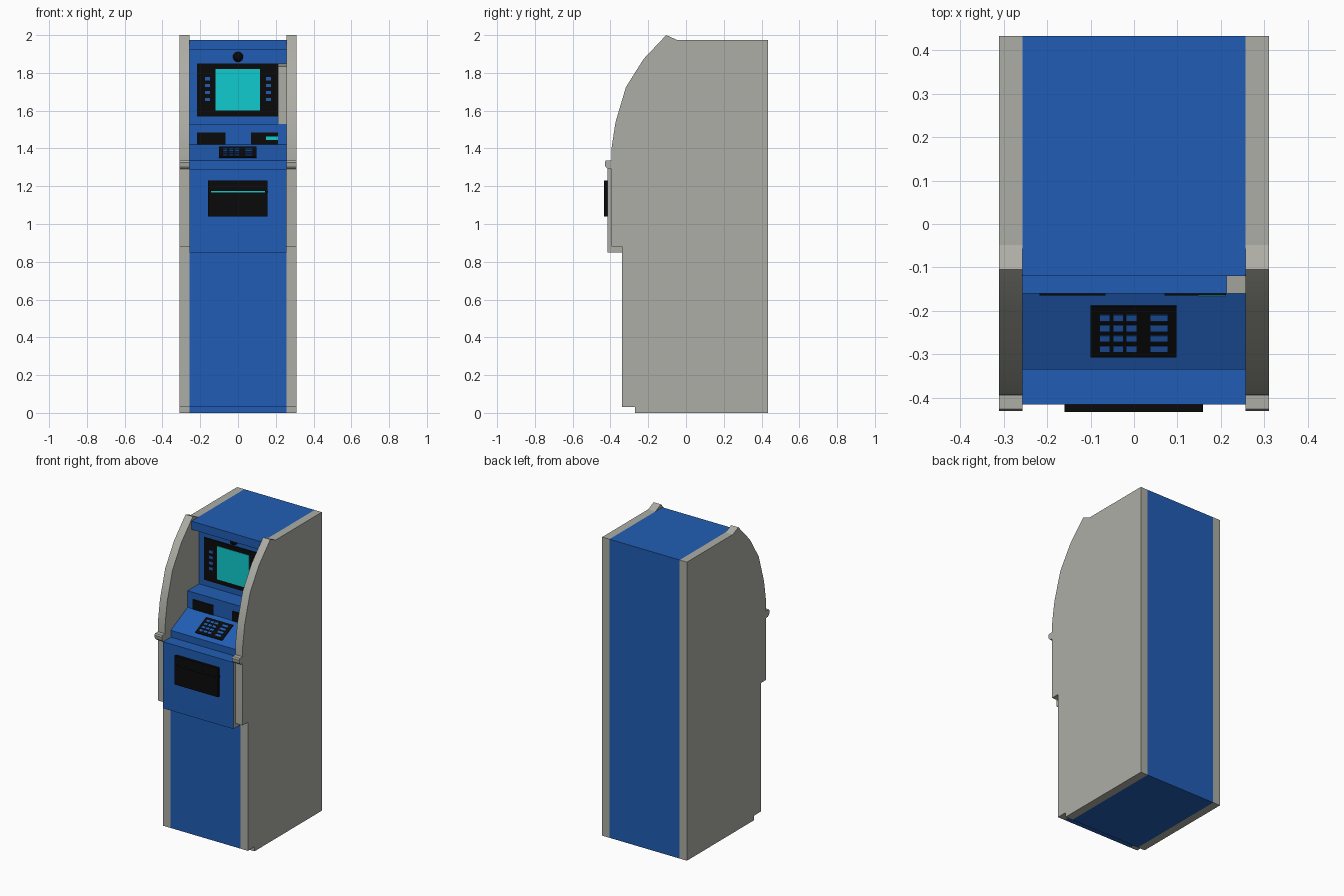
import bpy, bmesh, math

cube = bpy.data.objects.get("Cube")
if cube:
    bpy.data.objects.remove(cube, do_unlink=True)


def material(name, rgb):
    m = bpy.data.materials.new(name)
    m.use_nodes = True
    color = (*rgb, 1)
    m.diffuse_color = color
    m.node_tree.nodes["Principled BSDF"].inputs["Base Color"].default_value = color
    return m


BLUE = material("cabinet blue", (0.015, 0.11, 0.46))
GREY = material("warm grey", (0.42, 0.42, 0.38))
BLACK = material("black", (0.003, 0.003, 0.003))
CYAN = material("screen cyan", (0.005, 0.6, 0.62))


def add_object(name, bm, *mats):
    bmesh.ops.recalc_face_normals(bm, faces=bm.faces)
    mesh = bpy.data.meshes.new(name)
    bm.to_mesh(mesh)
    bm.free()
    for m in mats:
        mesh.materials.append(m)
    ob = bpy.data.objects.new(name, mesh)
    bpy.context.collection.objects.link(ob)
    return ob


def extrude_profile(name, profile, x0, x1, mat, side_mat=None):
    """Extrude a (y, z) outline from x0 to x1, optionally with other end caps."""
    bm = bmesh.new()
    face = bm.faces.new([bm.verts.new((x0, y, z)) for y, z in profile])
    geom = bmesh.ops.extrude_face_region(bm, geom=[face])["geom"]
    moved = [g for g in geom if isinstance(g, bmesh.types.BMVert)]
    bmesh.ops.translate(bm, verts=moved, vec=(x1 - x0, 0, 0))
    bm.normal_update()
    if side_mat:
        for f in bm.faces:
            f.material_index = int(abs(f.normal.x) > 0.9)
    return add_object(name, bm, mat, *([side_mat] if side_mat else []))


def box(name, x, y, z, mat):
    """Box from (min, max) ranges."""
    return extrude_profile(name, [(y[0], z[0]), (y[1], z[0]), (y[1], z[1]), (y[0], z[1])],
                           x[0], x[1], mat)


BACK, INNER, OUTER = 0.433, 0.257, 0.31
TOP = 1.975
SCREEN_Y, LEDGE_Y, FASCIA_Y = -0.04, -0.16, -0.415

# Central cabinet: toe kick, fascia, keypad slope, ledge, screen recess, header
extrude_profile("cabinet_body", [
    (BACK, 0), (BACK, TOP), (-0.12, TOP), (-0.12, 1.92), (SCREEN_Y, 1.92),
    (SCREEN_Y, 1.53), (LEDGE_Y, 1.53), (LEDGE_Y, 1.42), (-0.335, 1.335),
    (-0.335, 1.29), (FASCIA_Y, 1.29), (FASCIA_Y, 0.85), (-0.34, 0.85),
    (-0.34, 0.03), (-0.27, 0.03), (-0.27, 0)], -INNER, INNER, BLUE, GREY)

# Side panels with a curved upper front, and a bumper on each
panel = [(BACK, 0), (BACK, TOP), (-0.048, TOP), (-0.105, 2.0), (-0.225, 1.873),
         (-0.318, 1.725), (-0.373, 1.54), (-0.393, 1.41), (-0.395, 1.335),
         (-0.395, 0.88), (-0.34, 0.88), (-0.34, 0.03), (-0.27, 0.03), (-0.27, 0)]
bumper = [(-0.39, 1.335), (-0.425, 1.335), (-0.43, 1.325), (-0.427, 1.305),
          (-0.413, 1.29), (-0.39, 1.29)]
for side, s in (("left", 1), ("right", -1)):
    ob = extrude_profile(side + "_side_panel", panel, s * INNER, s * OUTER, GREY)
    bump = extrude_profile(side + "_bumper", bumper, s * INNER, s * OUTER, GREY)
    for o in (ob, bump):
        bpy.ops.object.select_all(action="DESELECT")
        o.select_set(True)
        bpy.context.view_layer.objects.active = o
        bpy.ops.object.shade_smooth_by_angle(angle=math.radians(20))

# Screen, bezel and side buttons
box("screen_bezel", (-0.217, 0.215), (SCREEN_Y - 0.006, SCREEN_Y), (1.57, 1.85), BLACK)
box("screen", (-0.118, 0.116), (SCREEN_Y - 0.009, SCREEN_Y), (1.60, 1.82), CYAN)
for s in (-1, 1):
    for row in range(4):
        z = 1.77 - row * 0.037
        box("screen_button", (s * 0.161 - 0.014, s * 0.161 + 0.014),
            (SCREEN_Y - 0.011, SCREEN_Y), (z - 0.009, z + 0.009), BLUE)

# Grey shield beside the screen
extrude_profile("screen_side_shield", [
    (SCREEN_Y, 1.53), (LEDGE_Y, 1.53), (LEDGE_Y, 1.835), (SCREEN_Y, 1.85)],
    0.213, INNER, GREY)

# Camera
bm = bmesh.new()
bmesh.ops.create_uvsphere(bm, u_segments=20, v_segments=12, radius=0.027)
for f in bm.faces:
    f.smooth = True
camera = add_object("camera_dome", bm, BLACK)
camera.location = (0, SCREEN_Y, 1.885)

# Receipt and card slots
box("receipt_slot", (-0.217, -0.066), (LEDGE_Y - 0.004, LEDGE_Y), (1.42, 1.485), BLACK)
box("card_slot", (0.07, 0.212), (LEDGE_Y - 0.004, LEDGE_Y), (1.42, 1.485), BLACK)
box("card", (0.147, 0.212), (LEDGE_Y - 0.007, LEDGE_Y), (1.444, 1.462), CYAN)

# Cash dispenser with a recessed lit slot
front = FASCIA_Y - 0.018
box("dispenser_lip", (-0.16, 0.157), (front, FASCIA_Y), (1.176, 1.23), BLACK)
box("dispenser_tray", (-0.16, 0.157), (front, FASCIA_Y), (1.04, 1.167), BLACK)
box("dispenser_slot", (-0.143, 0.143), (FASCIA_Y - 0.004, FASCIA_Y), (1.167, 1.176), CYAN)
for x in (-0.16, 0.143):
    box("dispenser_slot_end", (x, x + 0.016), (front, FASCIA_Y), (1.167, 1.176), BLACK)

# Keypad lying on the slope
SLOPE = math.atan2(0.085, 0.175)


def on_slope(name, x, y, height, mat):
    """Plate on the keypad slope, given by its x and y ranges seen from above."""
    mid = sum(y) / 2
    half = (y[1] - y[0]) / 2 / math.cos(SLOPE)
    ob = box(name, x, (-half, half), (-0.002, height), mat)
    ob.rotation_euler.x = SLOPE
    ob.location = (0, mid, 1.42 + (mid - LEDGE_Y) * math.tan(SLOPE))


on_slope("keypad", (-0.1, 0.098), (-0.305, -0.188), 0.005, BLACK)
for row in range(4):
    y = -0.213 - row * 0.024
    for x0, x1 in ((-0.079, -0.055), (-0.048, -0.024), (-0.018, 0.007), (0.037, 0.078)):
        on_slope("keypad_key", (x0, x1), (y - 0.007, y + 0.007), 0.009, BLUE)
